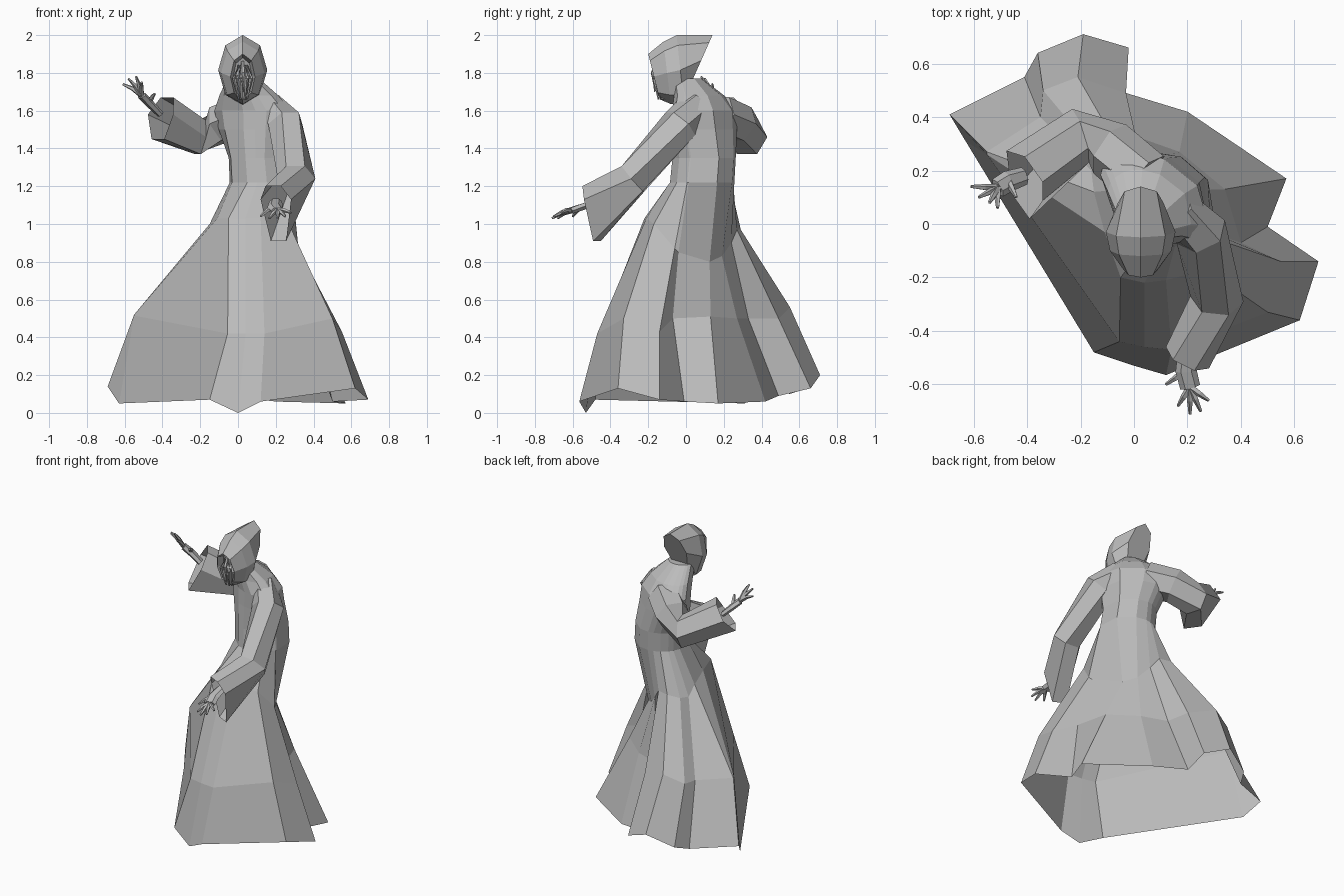
import bpy
import bmesh
import math
from mathutils import Vector

default_cube = bpy.data.objects.get("Cube")
if default_cube:
    bpy.data.objects.remove(default_cube, do_unlink=True)

# One plain colour for the whole figure
cloth = bpy.data.materials.new("plain_grey")
cloth.use_nodes = True
grey = (0.5, 0.5, 0.5, 1)
cloth.diffuse_color = grey
cloth.node_tree.nodes["Principled BSDF"].inputs["Base Color"].default_value = grey


def loft(name, rings, cap_start=False, cap_end=False):
    """Skin a series of rings that all have the same number of points."""
    bm = bmesh.new()
    loops = [[bm.verts.new(point) for point in ring] for ring in rings]
    count = len(loops[0])
    for lower, upper in zip(loops, loops[1:]):
        for i in range(count):
            j = (i + 1) % count
            bm.faces.new((lower[i], lower[j], upper[j], upper[i]))
    if cap_start:
        bm.faces.new(loops[0][::-1])
    if cap_end:
        bm.faces.new(loops[-1])
    bmesh.ops.remove_doubles(bm, verts=bm.verts, dist=0.0005)
    bmesh.ops.recalc_face_normals(bm, faces=bm.faces)
    mesh = bpy.data.meshes.new(name)
    bm.to_mesh(mesh)
    bm.free()
    mesh.materials.append(cloth)
    obj = bpy.data.objects.new(name, mesh)
    bpy.context.collection.objects.link(obj)


def tube_rings(path, radii, sides, flat=1.0):
    """Rings set square to a path, with a level side axis."""
    path = [Vector(p) for p in path]
    rings = []
    for k, (centre, radius) in enumerate(zip(path, radii)):
        ahead = path[min(k + 1, len(path) - 1)]
        behind = path[max(k - 1, 0)]
        tangent = (ahead - behind).normalized()
        side = tangent.cross(Vector((0, 0, 1))).normalized()
        up = side.cross(tangent)
        ring = []
        for i in range(sides):
            a = math.tau * i / sides
            ring.append(centre + side * radius * math.cos(a)
                        + up * radius * flat * math.sin(a))
        rings.append(ring)
    return rings


def tube(name, path, radii, sides=6, flat=1.0):
    loft(name, tube_rings(path, radii, sides, flat), True, True)


# Robe: folded hem, knee and hip rings, counter-clockwise from the front
hem = [(-.15, -.48, .07), (0, -.53, 0), (.12, -.565, .06), (.62, -.36, .13),
       (.69, -.14, .07), (.5, -.01, .06), (.57, .17, .05), (.2, .42, .06),
       (-.03, .49, .09), (-.02, .66, .13), (-.19, .71, .2), (-.36, .64, .13),
       (-.41, .55, .1), (-.69, .41, .14), (-.63, .31, .05)]
knee = [(-.055, -.44, .42), (.04, -.46, .42), (.14, -.47, .42), (.5, -.33, .5),
        (.55, -.14, .43), (.4, -.07, .5), (.34, .13, .51), (.17, .27, .5),
        (0, .33, .5), (-.03, .49, .5), (-.21, .55, .56), (-.34, .5, .51),
        (-.35, .4, .5), (-.55, .27, .52), (-.55, .26, .515)]
hip = [(-.05, -.2, 1.03), (.04, -.22, 1.03), (.12, -.21, 1.03), (.27, -.17, 1),
       (.32, -.06, .87), (.31, -.04, .85), (.2, .125, .8), (.13, .19, .83),
       (.07, .24, .9), (.02, .27, .97), (-.06, .29, .97), (-.13, .25, .95),
       (-.16, .2, .95), (-.15, .12, 1), (-.11, -.03, 1.03)]


def body_ring(cx, cy, z, rx, ry, turn):
    """Turned ellipse whose points line up with the folds at the hip."""
    ring = []
    for x, y, _ in hip:
        a = math.atan2(y - .06, x - .08) - turn
        u, v = rx * math.cos(a), ry * math.sin(a)
        ring.append((cx + u * math.cos(turn) - v * math.sin(turn),
                     cy + u * math.sin(turn) + v * math.cos(turn), z))
    return ring


upper_body = [body_ring(.125, .085, 1.22, .175, .17, -.5),
              body_ring(.115, .095, 1.35, .17, .168, -.5),
              body_ring(.09, .1, 1.5, .21, .15, -.6),
              body_ring(.08, .1, 1.6, .23, .14, -.6),
              body_ring(.06, .07, 1.68, .17, .12, -.5),
              body_ring(.03, .005, 1.77, .09, .08, 0)]
loft("robe", [hem, knee, hip] + upper_body, cap_end=True)


# Wide sleeves, with the lower edge of each cuff hanging down
def sleeve(name, path, radii, droop):
    rings = tube_rings(path, radii, 6)
    for i in (4, 5):
        rings[-1][i] += Vector(droop)
    loft(name, rings, cap_start=True)


sleeve("left_sleeve",
       [(.15, .05, 1.62), (.25, -.03, 1.53), (.31, -.28, 1.24), (.2, -.5, 1.13)],
       [.09, .1, .1, .09], (0, 0, -.15))
sleeve("right_sleeve",
       [(.04, .17, 1.58), (-.09, .28, 1.53), (-.2, .33, 1.46), (-.41, .18, 1.58)],
       [.11, .11, .105, .115], (.02, -.09, -.04))


# Hands: flattened palm with tapering bent fingers
def hand(side, palm, tips):
    tube(side + "_palm", palm, [.034, .04, .038], flat=.5)
    for n, tip in enumerate(tips):
        tip = Vector(tip)
        root = Vector(palm[1 if n == 0 else 2])
        knuckle = root.lerp(tip, .5) + Vector((0, 0, .008))
        tube(f"{side}_finger_{n + 1}", [root, knuckle, tip],
             [.015, .012, .006], sides=5)


hand("left", [(.2, -.46, 1.12), (.195, -.55, 1.09), (.21, -.61, 1.07)],
     [(.12, -.6, 1.04), (.165, -.68, 1.03), (.21, -.71, 1.03),
      (.25, -.7, 1.04), (.28, -.66, 1.06)])
hand("right", [(-.41, .18, 1.58), (-.47, .16, 1.64), (-.51, .135, 1.68)],
     [(-.44, .1, 1.69), (-.51, .06, 1.75), (-.54, .08, 1.78),
      (-.58, .1, 1.77), (-.61, .14, 1.74)])


# Hood: rings from the recessed face opening back to the peak
def hood_ring(y, lean, z, rx, rz):
    ring = []
    for i in range(8):
        a = math.tau * i / 8
        ring.append((.025 + rx * math.sin(a), y + lean * math.cos(a),
                     z + rz * math.cos(a)))
    return ring


loft("hood", [hood_ring(-.12, -.03, 1.78, .05, .1),
              hood_ring(-.17, -.03, 1.78, .065, .12),
              hood_ring(-.1, -.02, 1.8, .115, .165),
              hood_ring(-.03, -.02, 1.815, .13, .185),
              hood_ring(.08, .06, 1.865, .085, .135)],
     cap_start=True, cap_end=True)

# Masked face with a nose ridge and hanging strands
tube("face", [(.025, -.12, 1.88), (.025, -.125, 1.79), (.025, -.115, 1.66)],
     [.03, .05, .02], sides=8)
tube("nose_ridge", [(.025, -.15, 1.86), (.025, -.175, 1.8), (.025, -.165, 1.7)],
     [.008, .012, .005], sides=5)
for n, spread in enumerate((-.045, -.022, .022, .045)):
    depth = abs(spread) * .4
    tube(f"face_strand_{n + 1}",
         [(.025 + spread * .5, depth - .16, 1.84),
          (.025 + spread, depth - .175, 1.77),
          (.025 + spread * .5, depth - .155, 1.66)],
         [.006, .01, .004], sides=4)
